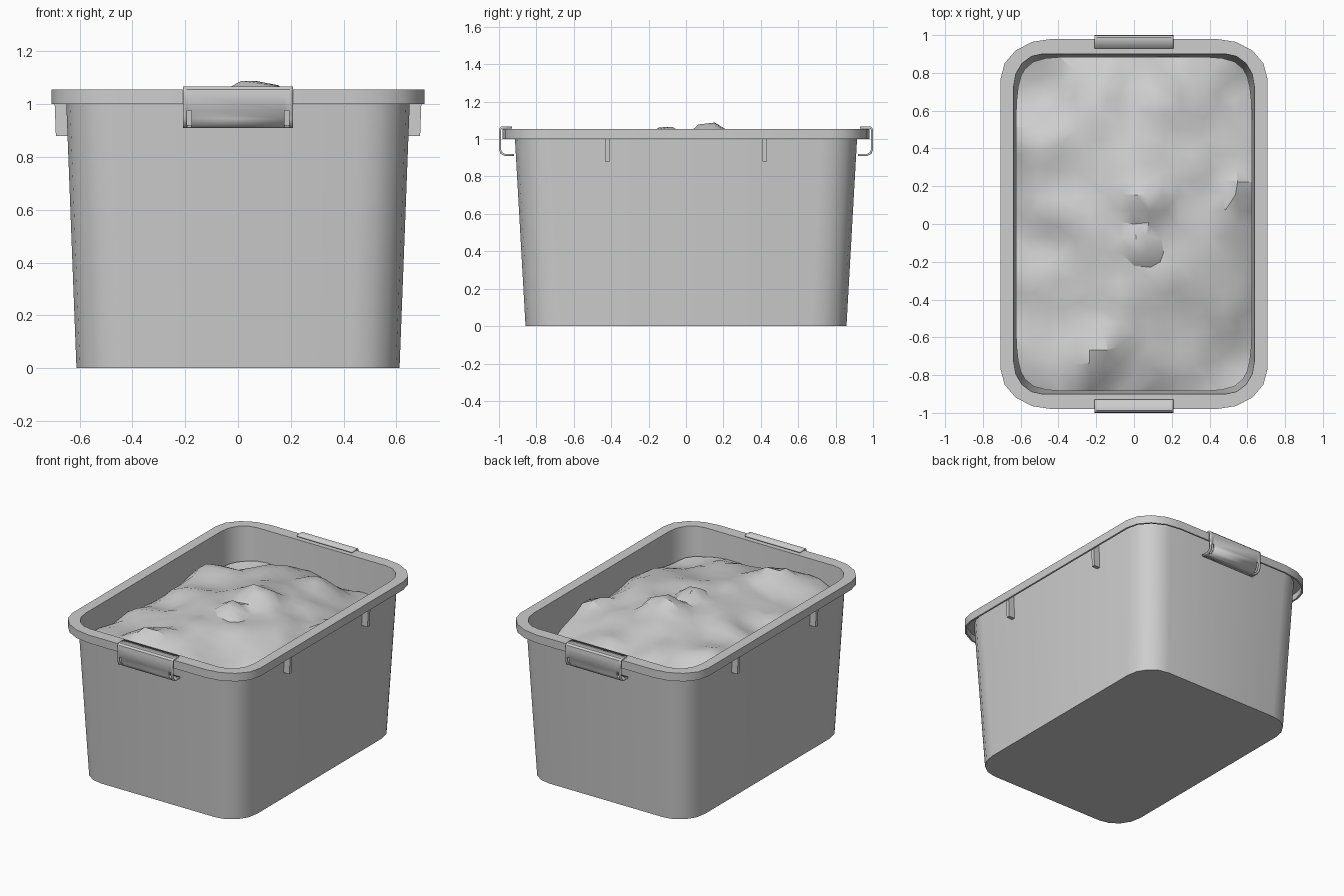
import bpy, bmesh, math
from mathutils import Vector, noise

old = bpy.data.objects.get("Cube")
if old:
    bpy.data.objects.remove(old, do_unlink=True)

grey = bpy.data.materials.new("light_grey")
grey.use_nodes = True
grey.diffuse_color = (0.61, 0.61, 0.61, 1)
grey.node_tree.nodes["Principled BSDF"].inputs["Base Color"].default_value = (0.61, 0.61, 0.61, 1)


def finish(bm, name, angle=35, recalc=True):
    """Turn a bmesh into a shaded object."""
    if recalc:
        bmesh.ops.recalc_face_normals(bm, faces=bm.faces)
    mesh = bpy.data.meshes.new(name)
    bm.to_mesh(mesh)
    bm.free()
    mesh.materials.append(grey)
    ob = bpy.data.objects.new(name, mesh)
    bpy.context.collection.objects.link(ob)
    bpy.ops.object.select_all(action='DESELECT')
    ob.select_set(True)
    bpy.context.view_layer.objects.active = ob
    bpy.ops.object.shade_smooth_by_angle(angle=math.radians(angle))
    return ob


def rounded_rect(hx, hy, rx, ry, z, segs=4):
    """Points of a rectangle with elliptical corners."""
    pts = []
    for q, (sx, sy) in enumerate([(1, 1), (-1, 1), (-1, -1), (1, -1)]):
        for i in range(segs + 1):
            a = math.pi / 2 * (q + i / segs)
            pts.append((sx * (hx - rx) + rx * math.cos(a), sy * (hy - ry) + ry * math.sin(a), z))
    return pts


# Tub: one shell running up the outside, over the hollow rim and down the inside
rings = [
    (0.612, 0.858, 0.18, 0.19, 0.0),
    (0.652, 0.917, 0.18, 0.19, 1.043),
    (0.694, 0.969, 0.26, 0.20, 1.043),
    (0.694, 0.969, 0.26, 0.20, 1.0),
    (0.706, 0.98, 0.27, 0.21, 1.0),
    (0.706, 0.98, 0.27, 0.21, 1.055),
    (0.637, 0.90, 0.15, 0.17, 1.055),
    (0.597, 0.842, 0.14, 0.16, 0.015),
]
bm = bmesh.new()
loops = [[bm.verts.new(p) for p in rounded_rect(*r)] for r in rings]
for a, b in zip(loops, loops[1:]):
    for i in range(len(a)):
        j = (i + 1) % len(a)
        bm.faces.new((a[i], a[j], b[j], b[i]))
bm.faces.new(loops[0][::-1])
bm.faces.new(loops[-1])
finish(bm, "tub")

# Ribs under the rim on both long sides
for side, sx in (("left", 1), ("right", -1)):
    for end, y in (("front", -0.42), ("back", 0.42)):
        bm = bmesh.new()
        outline = [(0.64, 0.88), (0.69, 0.88), (0.696, 1.044), (0.64, 1.044)]
        face = bm.faces.new([bm.verts.new((sx * x, y - 0.012, z)) for x, z in outline])
        ext = bmesh.ops.extrude_face_region(bm, geom=[face])
        bmesh.ops.translate(bm, vec=(0, 0.024, 0),
                            verts=[v for v in ext["geom"] if isinstance(v, bmesh.types.BMVert)])
        finish(bm, f"rib_{end}_{side}")

# Clip handles: a hooked strip with a slot near each end
hook = [(0.93, 1.062), (0.985, 1.062), (0.993, 1.054), (0.995, 1.035), (0.995, 0.975),
        (0.995, 0.945), (0.987, 0.925), (0.968, 0.915), (0.92, 0.915)]
columns = [-0.208, -0.194, -0.176, 0.176, 0.194, 0.208]
for name, sy in (("front_handle", -1), ("back_handle", 1)):
    bm = bmesh.new()
    grid = [[bm.verts.new((x, sy * d, z)) for d, z in hook] for x in columns]
    for c in range(len(columns) - 1):
        for k in range(len(hook) - 1):
            if c in (1, 3) and 4 <= k <= 6:
                continue
            bm.faces.new((grid[c][k], grid[c + 1][k], grid[c + 1][k + 1], grid[c][k + 1]))
    handle = finish(bm, name, 15)
    thick = handle.modifiers.new("thickness", 'SOLIDIFY')
    thick.thickness = 0.011
    thick.offset = 0

# Crumpled cloth filling the tub; each bump is x, y, radius, height
bumps = [
    (0.07, 0.13, 0.16, 0.13), (0.03, -0.11, 0.13, 0.12), (-0.5, 0.38, 0.22, 0.07),
    (-0.2, 0.66, 0.2, 0.06), (0.12, 0.68, 0.2, 0.08), (0.57, 0.2, 0.13, 0.10),
    (-0.2, -0.68, 0.2, 0.09), (0.36, 0.3, 0.16, 0.04), (-0.5, -0.3, 0.18, 0.03),
    (-0.5, 0.72, 0.2, -0.06), (0.45, -0.7, 0.3, -0.05), (0.5, 0.7, 0.28, -0.07),
]


def cloth_height(x, y):
    dome = (1 - (x / 0.64) ** 2) * (1 - (y / 0.92) ** 2)
    z = 0.84 + 0.16 * max(dome, 0) ** 0.6 - 0.03 * y
    for bx, by, r, h in bumps:
        z += h * max(0, 1 - math.hypot(x - bx, y - by) / r)
    # Sharp folds along cell borders
    cell = noise.voronoi(Vector((x * 2.6 + 3, y * 2.6 + 7, 0.5)))[0]
    z += 0.1 * (cell[0] - 0.45) + 0.02 * noise.noise(Vector((x * 5, y * 5, 1)))
    limit = 1.088 if math.hypot(x - 0.05, y) < 0.22 else 1.045
    return min(z, limit)


bm = bmesh.new()
nx, ny, power = 16, 24, 9
cloth = []
for i in range(nx + 1):
    row = []
    for j in range(ny + 1):
        u, v = 2 * i / nx - 1, 2 * j / ny - 1
        size = max(abs(u), abs(v))
        norm = (abs(u) ** power + abs(v) ** power) ** (1 / power)
        k = size / norm if norm > 0 else 0
        x, y = 0.626 * u * k, 0.885 * v * k
        # Irregular facets away from the wall
        if size < 0.9:
            x += 0.03 * noise.noise(Vector((x * 9, y * 9, 2)))
            y += 0.03 * noise.noise(Vector((x * 9, y * 9, 5)))
        row.append(bm.verts.new((x, y, cloth_height(x, y))))
    cloth.append(row)
for i in range(nx):
    for j in range(ny):
        bm.faces.new((cloth[i][j], cloth[i + 1][j], cloth[i + 1][j + 1], cloth[i][j + 1]))
bmesh.ops.triangulate(bm, faces=bm.faces)
finish(bm, "crumpled_cloth", 32, recalc=False)
